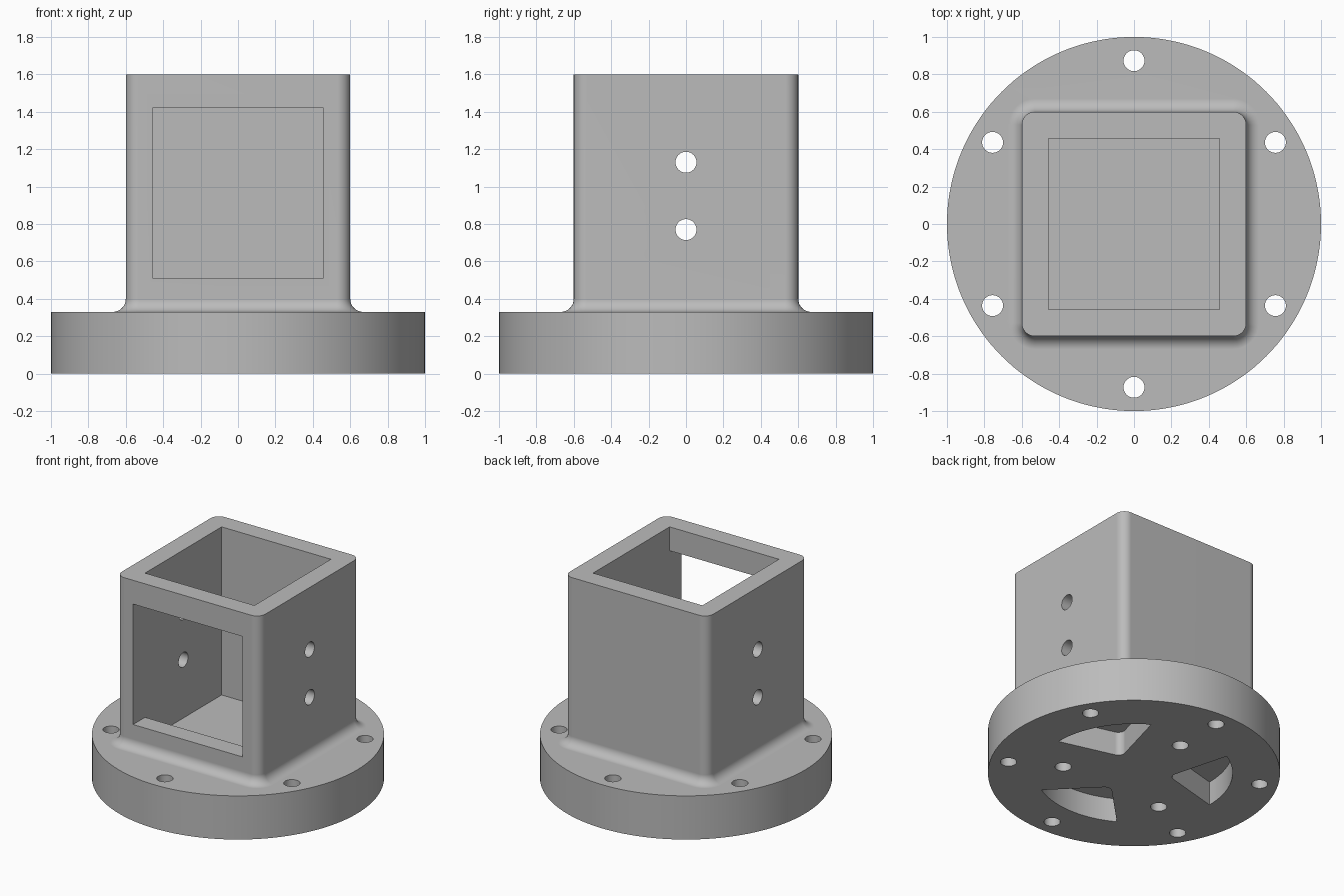
import bpy
import bmesh
from math import sin, cos, pi, radians
from mathutils import Matrix, Vector

if "Cube" in bpy.data.objects:
    bpy.data.objects.remove(bpy.data.objects["Cube"], do_unlink=True)

BASE_TOP = 0.33
HEIGHT = 1.6
HALF = 0.6
INNER = 0.457
FILLET = 0.07
HOLE = 0.056
POCKET = 0.18

grey = bpy.data.materials.new("machined_grey")
grey.use_nodes = True
colour = (0.5, 0.5, 0.5, 1)
grey.diffuse_color = colour
grey.node_tree.nodes["Principled BSDF"].inputs["Base Color"].default_value = colour


def loft(name, rings, matrix=Matrix()):
    """Closed solid skinned through (outline, z) rings."""
    bm = bmesh.new()
    loops = [[bm.verts.new((x, y, z)) for x, y in outline] for outline, z in rings]
    n = len(loops[0])
    for low, high in zip(loops, loops[1:]):
        for i in range(n):
            j = (i + 1) % n
            bm.faces.new((low[i], low[j], high[j], high[i]))
    bm.faces.new(loops[0][::-1])
    bm.faces.new(loops[-1])
    bm.transform(matrix)
    bmesh.ops.recalc_face_normals(bm, faces=bm.faces)
    mesh = bpy.data.meshes.new(name)
    bm.to_mesh(mesh)
    bm.free()
    mesh.materials.append(grey)
    obj = bpy.data.objects.new(name, mesh)
    bpy.context.collection.objects.link(obj)
    return obj


def prism(name, outline, z0, z1, matrix=Matrix()):
    return loft(name, [(outline, z0), (outline, z1)], matrix)


def arc(cx, cy, r, start, end, steps):
    angles = [radians(start + (end - start) * i / steps) for i in range(steps + 1)]
    return [(cx + r * cos(a), cy + r * sin(a)) for a in angles]


def circle(r, steps, cx=0, cy=0):
    return arc(cx, cy, r, 0, 360, steps)[:-1]


def rounded_square(half, r):
    c = half - r
    corners = ((c, c), (-c, c), (-c, -c), (c, -c))
    return [p for k, (x, y) in enumerate(corners)
            for p in arc(x, y, r, 90 * k, 90 * k + 90, 8)]


def square(half):
    return [(-half, -half), (half, -half), (half, half), (-half, half)]


def combine(target, tool, operation):
    mod = target.modifiers.new(operation.lower(), "BOOLEAN")
    mod.operation = operation
    mod.solver = "EXACT"
    mod.object = tool
    bpy.context.view_layer.objects.active = target
    bpy.ops.object.modifier_apply(modifier=mod.name)
    bpy.data.objects.remove(tool, do_unlink=True)


# Round flange and the square tower that flares into it
mount = prism("flanged_square_mount", circle(1, 144), 0, BASE_TOP)
rings = [(rounded_square(HALF + FILLET, 2 * FILLET), BASE_TOP / 2)]
for i in range(9):
    a = i / 8 * pi / 2
    flare = FILLET * (1 - sin(a))
    rings.append((rounded_square(HALF + flare, FILLET + flare),
                  BASE_TOP + FILLET * (1 - cos(a))))
rings.append((rounded_square(HALF, FILLET), HEIGHT))
combine(mount, loft("tower", rings), "UNION")

# Square cavity and front window
cutters = [prism("cavity", square(INNER), BASE_TOP, HEIGHT + 0.1)]
window = [(-INNER, -0.8), (INNER, -0.8), (INNER, 0), (-INNER, 0)]
cutters.append(prism("window", window, 0.51, 1.42))

# Cross holes through both side walls
for z in (0.77, 1.13):
    turn = Matrix.Translation(Vector((0, 0, z))) @ Matrix.Rotation(pi / 2, 4, "Y")
    cutters.append(prism("side_hole", circle(HOLE, 40), -1, 1, turn))

# Ring of through holes in the flange
for k in range(6):
    a = radians(30 + 60 * k)
    outline = circle(HOLE, 40, 0.873 * cos(a), 0.873 * sin(a))
    cutters.append(prism("bolt_hole", outline, -0.1, BASE_TOP + 0.1))

# Blind holes and fan-shaped pockets under the flange
tip = 0.245 + 0.05 * 2 ** 0.5
fan = arc(0, 0, 0.675, -30, 30, 20) + arc(tip, 0, 0.05, 135, 225, 8)
for k in range(3):
    a = radians(90 + 120 * k)
    outline = circle(HOLE, 40, 0.493 * cos(a), 0.493 * sin(a))
    cutters.append(prism("blind_hole", outline, -0.1, POCKET))
    spin = Matrix.Rotation(radians(30 + 120 * k), 4, "Z")
    cutters.append(prism("pocket", fan, -0.1, POCKET, spin))

for cutter in cutters:
    combine(mount, cutter, "DIFFERENCE")

# Smooth the curves, keep the machined edges crisp
bpy.ops.object.select_all(action="DESELECT")
mount.select_set(True)
bpy.context.view_layer.objects.active = mount
bpy.ops.object.shade_smooth_by_angle(angle=radians(30))
normals = mount.modifiers.new("flat_face_normals", "WEIGHTED_NORMAL")
normals.keep_sharp = True
